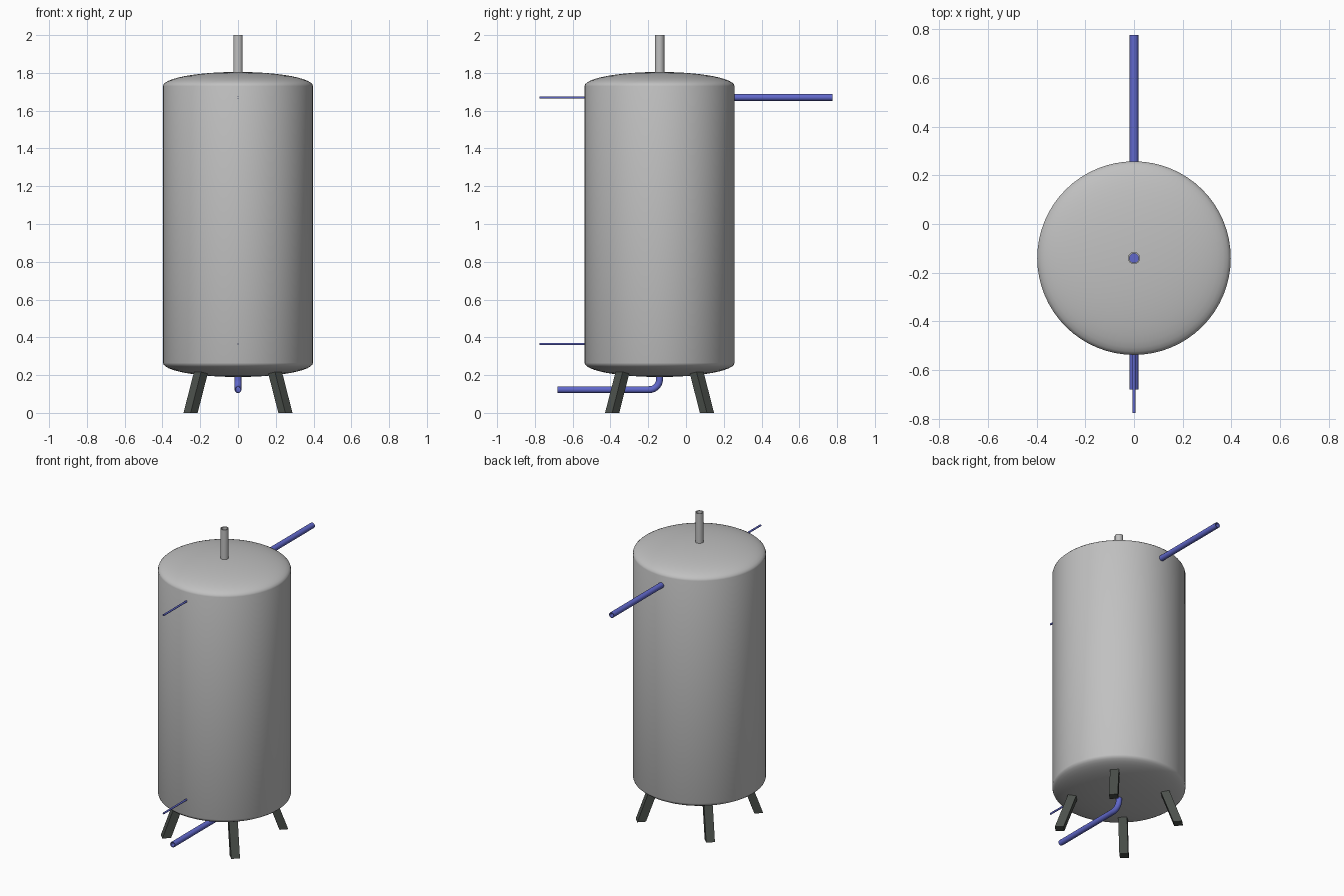
import bpy, bmesh, math
from mathutils import Vector

cube = bpy.data.objects.get("Cube")
if cube:
    bpy.data.objects.remove(cube, do_unlink=True)

AXIS_Y = -0.14      # tank axis
RADIUS = 0.397
LOW, HIGH = 0.265, 1.73
DOME = 0.075


def material(name, rgb):
    m = bpy.data.materials.new(name)
    m.use_nodes = True
    color = (*rgb, 1)
    m.diffuse_color = color
    m.node_tree.nodes["Principled BSDF"].inputs["Base Color"].default_value = color
    return m


steel = material("light_grey_steel", (0.53, 0.53, 0.53))
blue = material("blue_pipe", (0.12, 0.14, 0.6))
dark = material("dark_grey_legs", (0.07, 0.08, 0.07))


def finish(name, bm, mat, smooth=True):
    bmesh.ops.recalc_face_normals(bm, faces=bm.faces)
    mesh = bpy.data.meshes.new(name)
    bm.to_mesh(mesh)
    bm.free()
    mesh.materials.append(mat)
    obj = bpy.data.objects.new(name, mesh)
    bpy.context.collection.objects.link(obj)
    if smooth:
        bpy.ops.object.select_all(action="DESELECT")
        obj.select_set(True)
        bpy.context.view_layer.objects.active = obj
        bpy.ops.object.shade_smooth_by_angle(angle=math.radians(35))
    return obj


def lathe(name, profile, mat, sides):
    """Revolve (radius, z) points around the tank axis."""
    bm = bmesh.new()
    verts = [bm.verts.new((r, AXIS_Y, z)) for r, z in profile]
    edges = [bm.edges.new(pair) for pair in zip(verts, verts[1:])]
    bmesh.ops.spin(bm, geom=verts + edges, cent=(0, AXIS_Y, 0), axis=(0, 0, 1),
                   angle=math.tau, steps=sides, use_duplicate=False)
    bmesh.ops.remove_doubles(bm, verts=bm.verts, dist=1e-5)
    return finish(name, bm, mat)


def tube(name, path, radius, sides=20, bore=0.75):
    """Sweep a hollow pipe along a path in the x = 0 plane."""
    bm = bmesh.new()
    points = [Vector((0, y, z)) for y, z in path]
    side = Vector((1, 0, 0))
    walls = []
    for r in (radius, radius * bore):
        rings = []
        for i, p in enumerate(points):
            along = (points[min(i + 1, len(points) - 1)] - points[max(i - 1, 0)]).normalized()
            up = along.cross(side)
            rings.append([bm.verts.new(p + r * (side * math.cos(a) + up * math.sin(a)))
                          for a in (math.tau * k / sides for k in range(sides))])
        walls.append(rings)

    def bridge(a, b):
        for k in range(sides):
            n = (k + 1) % sides
            bm.faces.new((a[k], a[n], b[n], b[k]))

    for rings in walls:
        for a, b in zip(rings, rings[1:]):
            bridge(a, b)
    for end in (0, -1):
        bridge(walls[0][end], walls[1][end])
    return finish(name, bm, blue)


# Tank: cylinder with shallow elliptical domes
STEPS = 12
arc = [math.pi / 2 * i / STEPS for i in range(STEPS + 1)]
bottom = [(RADIUS * math.sin(a), LOW - DOME * math.cos(a)) for a in arc]
top = [(RADIUS * math.sin(a), HIGH + DOME * math.cos(a)) for a in reversed(arc)]
lathe("tank", bottom + top, steel, 64)

# Vent pipe on top, with the blue bore floor inside
lathe("vent_pipe", [(0.025, 1.79), (0.025, 2), (0.019, 2), (0.019, 1.81)], steel, 24)
lathe("vent_bore", [(0, 1.812), (0.019, 1.812)], blue, 24)

# Straight pipes
tube("back_pipe", [(0.24, 1.67), (0.775, 1.67)], 0.018)
for name, z in (("upper_front_rod", 1.67), ("lower_front_rod", 0.365)):
    tube(name, [(-0.52, z), (-0.775, z)], 0.006, 12)

# Drain pipe with a bend up into the tank
BEND = 0.055
bend = [(AXIS_Y - BEND + BEND * math.sin(a), 0.123 + BEND - BEND * math.cos(a)) for a in arc]
tube("drain_pipe", [(-0.68, 0.123)] + bend + [(AXIS_Y, 0.215)], 0.018)

# Four splayed square legs, set on the diagonals
HALF = 0.0265
for fore, sy in (("front", -1), ("back", 1)):
    for hand, sx in (("right", -1), ("left", 1)):
        bm = bmesh.new()
        out = Vector((sx, sy, 0)).normalized()
        across = Vector((-out.y, out.x, 0))
        rings = []
        for reach, z in ((0.355, 0), (0.27, 0.235)):
            c = Vector((0, AXIS_Y, z)) + out * reach
            rings.append([bm.verts.new(c + out * HALF * u + across * HALF * v)
                          for u, v in ((-1, -1), (1, -1), (1, 1), (-1, 1))])
        low, high = rings
        bm.faces.new(low)
        bm.faces.new(high)
        for k in range(4):
            n = (k + 1) % 4
            bm.faces.new((low[k], low[n], high[n], high[k]))
        finish(f"{fore}_{hand}_leg", bm, dark, smooth=False)
